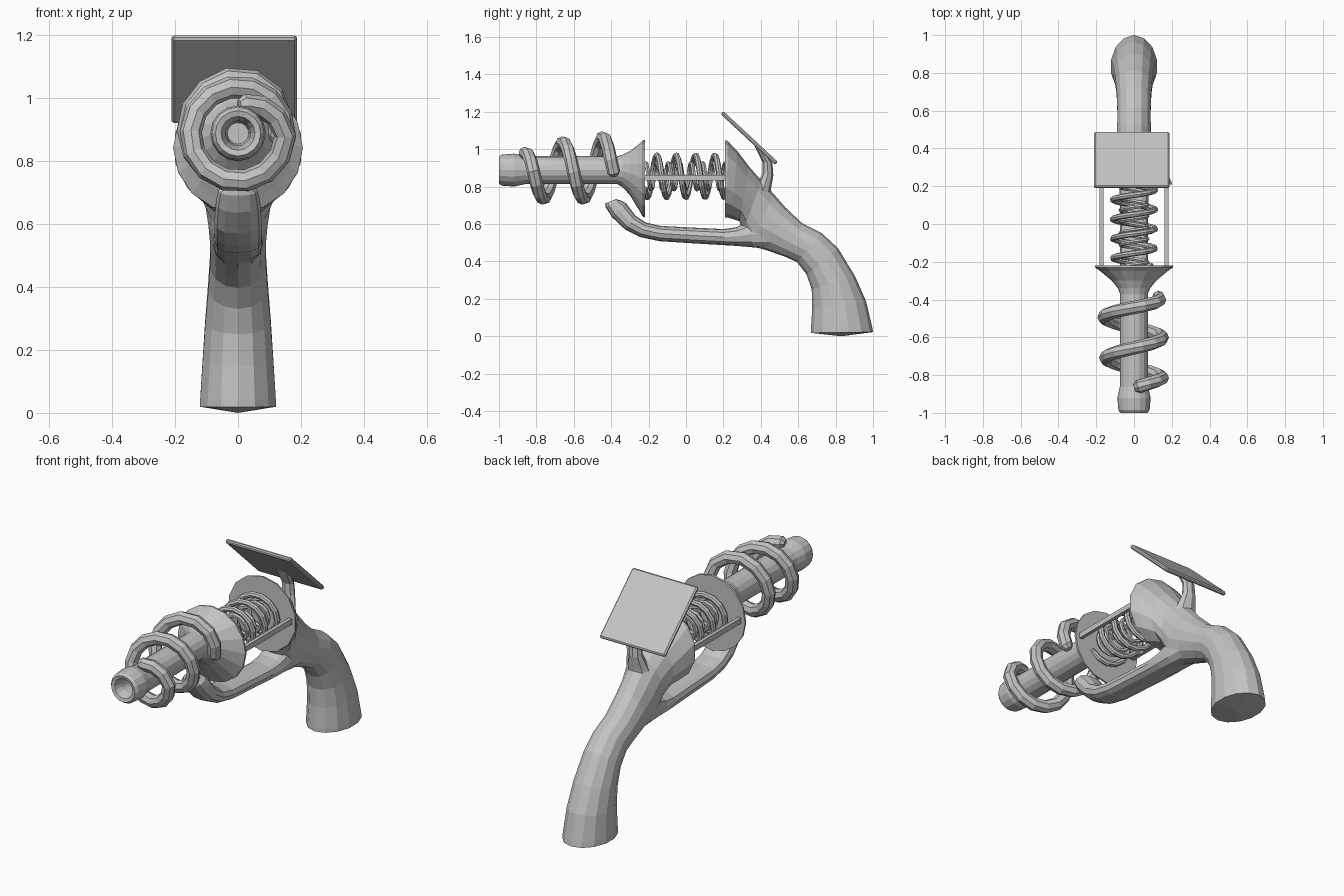
import bpy, bmesh, math
from mathutils import Vector, Matrix

if "Cube" in bpy.data.objects:
    bpy.data.objects.remove(bpy.data.objects["Cube"])

grey = bpy.data.materials.new("plain_grey")
grey.diffuse_color = (0.55, 0.55, 0.55, 1)
grey.use_nodes = True
grey.node_tree.nodes["Principled BSDF"].inputs["Base Color"].default_value = grey.diffuse_color


def finish(bm, name):
    bmesh.ops.recalc_face_normals(bm, faces=bm.faces)
    me = bpy.data.meshes.new(name)
    bm.to_mesh(me)
    bm.free()
    me.materials.append(grey)
    ob = bpy.data.objects.new(name, me)
    bpy.context.collection.objects.link(ob)
    return ob


def loft(name, rings, end_point=None):
    """Skin a list of equal-sized rings and close both ends."""
    bm = bmesh.new()
    vs = [[bm.verts.new(p) for p in ring] for ring in rings]
    n = len(vs[0])
    for a, b in zip(vs, vs[1:]):
        for i in range(n):
            j = (i + 1) % n
            bm.faces.new((a[i], a[j], b[j], b[i]))
    bm.faces.new(vs[0])
    if end_point:
        tip = bm.verts.new(end_point)
        for i in range(n):
            bm.faces.new((vs[-1][i], vs[-1][(i + 1) % n], tip))
    else:
        bm.faces.new(vs[-1])
    return finish(bm, name)


def oval(y1, z1, y2, z2, w, n=16, power=1.0):
    """Oval ring spanning two side-view points, half width w."""
    c = Vector((0, (y1 + y2) / 2, (z1 + z2) / 2))
    up = Vector((0, (y1 - y2) / 2, (z1 - z2) / 2))
    soft = lambda v: math.copysign(abs(v) ** power, v)
    return [c + up * soft(math.cos(2 * math.pi * k / n))
            + Vector((w * soft(math.sin(2 * math.pi * k / n)), 0, 0)) for k in range(n)]


def coil(name, y0, pitch, start, turns, radius, zc, wire, steps=14, sides=8):
    """Helix round the y axis; turn 0 is at the top, moving towards +x."""
    count = int(turns * steps)

    def point(t):
        a, r = 2 * math.pi * t, radius(t)
        return Vector((r * math.sin(a), y0 + pitch * t, zc + r * math.cos(a)))
    rings = []
    for k in range(count + 1):
        t = start + turns * k / count
        p = point(t)
        tangent = (point(t + 0.01) - point(t - 0.01)).normalized()
        out = Vector((math.sin(2 * math.pi * t), 0, math.cos(2 * math.pi * t)))
        side = tangent.cross(out).normalized()
        out = side.cross(tangent)
        for s in ((0.55,) if k in (0, count) else (1,)):
            ring = lambda sc, q: [q + wire * sc * (out * math.cos(2 * math.pi * i / sides)
                                  + side * math.sin(2 * math.pi * i / sides)) for i in range(sides)]
            if k == 0:
                rings += [ring(0.6, p - tangent * wire * 0.6), ring(1, p)]
            elif k == count:
                rings += [ring(1, p), ring(0.6, p + tangent * wire * 0.6)]
            else:
                rings.append(ring(1, p))
    return loft(name, rings)


# Barrel with hollow muzzle and flared collar: y, centre height, radius
barrel = [(-0.84, .888, .034), (-0.95, .888, .04), (-0.995, .888, .054), (-1.0, .888, .072),
          (-0.985, .888, .083), (-0.92, .888, .088), (-0.86, .888, .075), (-0.37, .888, .074),
          (-0.34, .884, .086), (-0.30, .872, .118), (-0.25, .85, .178),
          (-0.23, .843, .206), (-0.22, .842, .206)]
loft("barrel", [oval(y, z + r, y, z - r, r) for y, z, r in barrel])

# Rear bell flowing into the grip: upper/back point, lower/front point, half width
body = [(.208, 1.048, .208, .636, .206), (.222, 1.044, .218, .636, .204), (.275, .99, .245, .628, .182),
        (.335, .91, .285, .615, .143), (.405, .83, .305, .565, .108), (.47, .76, .34, .485, .096),
        (.53, .69, .43, .46, .092), (.62, .605, .53, .425, .09), (.727, .55, .594, .396, .092),
        (.813, .47, .645, .33, .097), (.904, .32, .672, .25, .107), (.963, .187, .675, .15, .115),
        (.995, .05, .668, .04, .123), (1.0, .022, .668, .018, .124)]
loft("bell_and_grip", [oval(*s, n=14) for s in body], (0, .83, 0.0))

# Finger guard sweeping forward under the barrel
guard = [(.45, .64, .46, .465, .08), (.33, .615, .36, .475, .08), (.27, .583, .27, .483, .078),
         (.2, .573, .2, .487, .076), (.05, .58, .05, .496, .075), (-.14, .59, -.14, .508, .075),
         (-.215, .608, -.245, .53, .075), (-.27, .645, -.325, .57, .075),
         (-.32, .71, -.395, .636, .07), (-.345, .725, -.43, .69, .062), (-.375, .733, -.432, .71, .045)]
loft("finger_guard", [oval(*s, n=12, power=0.8) for s in guard])

# Curved stem holding the sight plate
stem = [(.345, 1.06, .43, .98, .055), (.375, 1.0, .437, .96, .04), (.41, .93, .462, .925, .034),
        (.408, .87, .467, .86, .038), (.385, .82, .455, .79, .055), (.36, .77, .45, .74, .07)]
loft("sight_stem", [oval(*s, n=8) for s in stem])

# Tilted sight plate
bm = bmesh.new()
bmesh.ops.create_cube(bm, size=1, matrix=Matrix.Translation((-.012, .338, 1.06))
                      @ Matrix.Rotation(math.radians(-43), 4, 'X') @ Matrix.Diagonal((.398, .398, .022, 1)))
bmesh.ops.bevel(bm, geom=bm.edges[:], offset=.007, segments=1, affect='EDGES')
finish(bm, "sight_plate")

# Side rods joining the two collars
for side, label in ((-1, "left"), (1, "right")):
    bm = bmesh.new()
    bmesh.ops.create_cube(bm, size=1, matrix=Matrix.Translation((side * .172, -.005, .847))
                          @ Matrix.Diagonal((.02, .45, .03, 1)))
    finish(bm, label + "_rod")

# Springs between the collars, and the large coil round the barrel
coil("outer_spring", -.155, .103, -.65, 4.2, lambda t: .112, .855, .016)
coil("inner_spring", -.155, .061, -1.1, 7.1, lambda t: .07, .855, .012, steps=12, sides=6)
coil("barrel_coil", -.87, .214, .04, 2.22,
     lambda t: .085 + .065 * min(1, max(0, t / .25)) + .03 * max(0, 1 - abs(t - 2) / .35)
     - .03 * max(0, t - 2.1) / .16, .886, .035)
